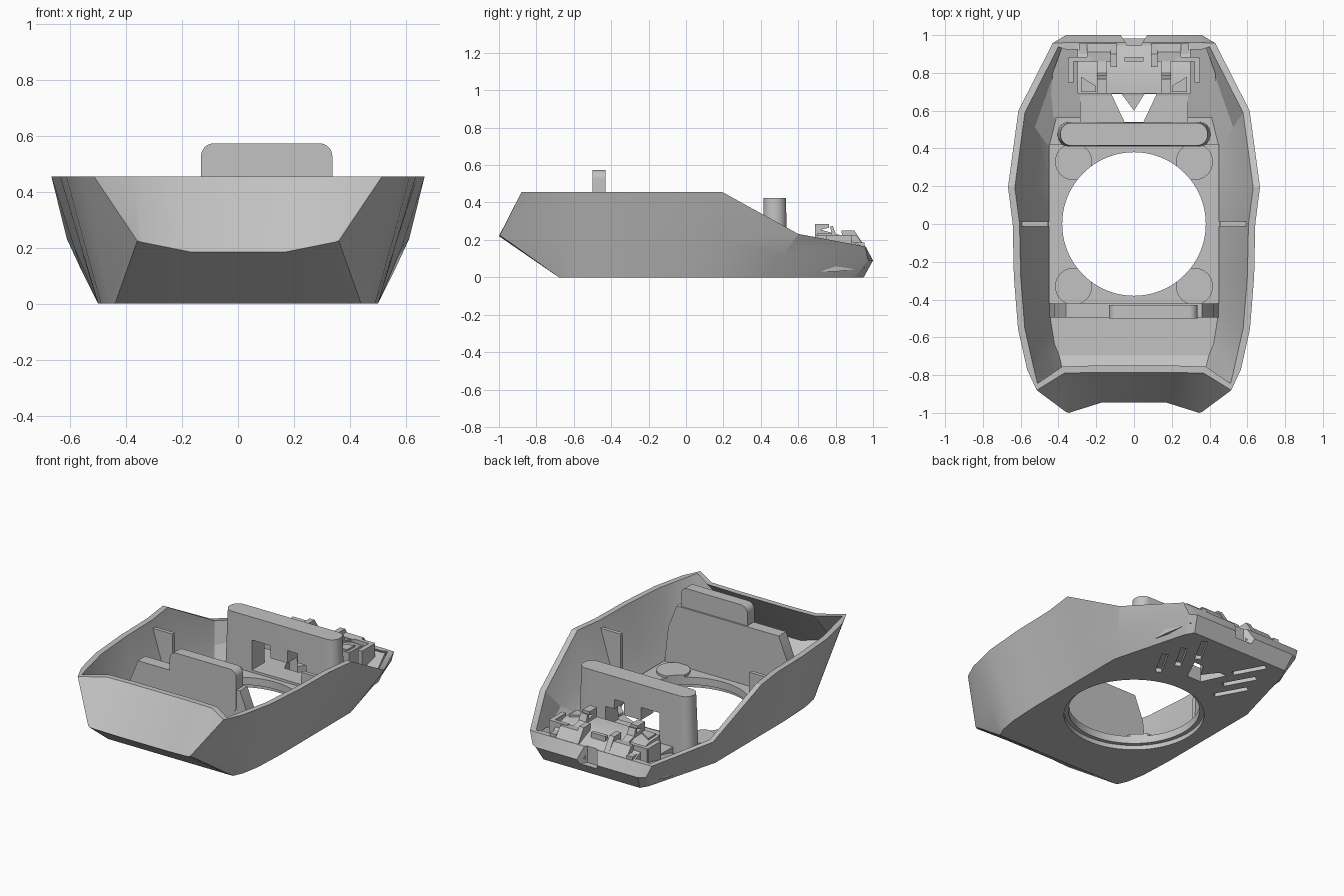
import bpy, bmesh, math
from mathutils import Vector

if "Cube" in bpy.data.objects:
    bpy.data.objects.remove(bpy.data.objects["Cube"], do_unlink=True)

grey = bpy.data.materials.new("plain_grey")
grey.use_nodes = True
COLOUR = (0.54, 0.54, 0.54, 1)
grey.diffuse_color = COLOUR
grey.node_tree.nodes["Principled BSDF"].inputs["Base Color"].default_value = COLOUR


def finish(name, bm):
    bmesh.ops.recalc_face_normals(bm, faces=bm.faces)
    mesh = bpy.data.meshes.new(name)
    bm.to_mesh(mesh)
    bm.free()
    mesh.materials.append(grey)
    ob = bpy.data.objects.new(name, mesh)
    bpy.context.collection.objects.link(ob)
    return ob


def loft(name, rings):
    """Closed solid through rings of equal length, capped at both ends."""
    bm = bmesh.new()
    rows = [[bm.verts.new(p) for p in ring] for ring in rings]
    n = len(rows[0])
    for a, b in zip(rows, rows[1:]):
        for i in range(n):
            j = (i + 1) % n
            bm.faces.new((a[i], a[j], b[j], b[i]))
    bm.faces.new(rows[0])
    bm.faces.new(rows[-1])
    return finish(name, bm)


def prism(name, pts, axis, lo, hi):
    """Extrude a flat outline along the named axis."""
    place = {"x": lambda a, b, t: (t, a, b),
             "y": lambda a, b, t: (a, t, b),
             "z": lambda a, b, t: (a, b, t)}[axis]
    return loft(name, [[place(a, b, t) for a, b in pts] for t in (lo, hi)])


def rounded(x0, x1, y0, y1, r, steps=8):
    corners = [(x1 - r, y1 - r), (x0 + r, y1 - r), (x0 + r, y0 + r), (x1 - r, y0 + r)]
    pts = []
    for k, (cx, cy) in enumerate(corners):
        for i in range(steps + 1):
            a = math.pi / 2 * (k + i / steps)
            pts.append((cx + r * math.cos(a), cy + r * math.sin(a)))
    return pts


def rect(x0, x1, y0, y1):
    return [(x0, y0), (x1, y0), (x1, y1), (x0, y1)]


def circle(cx, cy, r, n):
    return [(cx + r * math.cos(2 * math.pi * i / n),
             cy + r * math.sin(2 * math.pi * i / n)) for i in range(n)]


def cut(targets, cutter):
    for ob in targets:
        mod = ob.modifiers.new("cut", "BOOLEAN")
        mod.operation, mod.solver, mod.object = "DIFFERENCE", "EXACT", cutter
        bpy.context.view_layer.objects.active = ob
        bpy.ops.object.modifier_apply(modifier=mod.name)
    bpy.data.objects.remove(cutter, do_unlink=True)


# Hull stations on the left half, nose to tail: rim, belt, bottom edge
TOP = 0.455
stations = [
    ((.20, -.785, TOP), (.17, -.945, .185), (.17, -.68, 0)),
    ((.37, -.79, TOP), (.345, -1, .22), (.40, -.68, 0)),
    ((.515, -.88, TOP), (.36, -.995, .225), (.44, -.68, 0)),
    ((.566, -.77, TOP), (.51, -.69, .2), (.468, -.62, 0)),
    ((.614, -.556, TOP), (.545, -.525, .2), (.49, -.5, 0)),
    ((.636, -.28, TOP), (.56, -.28, .2), (.5, -.28, 0)),
    ((.642, 0, TOP), (.563, 0, .2), (.5, 0, 0)),
    ((.667, .196, TOP), (.585, .2, .2), (.5, .2, 0)),
    ((.612, .6, .232), (.56, .52, .12), (.5, .42, 0)),
    ((.43, .958, .165), (.40, .975, .09), (.37, .9, 0)),
    ((.36, .96, .165), (.36, 1, .09), (.34, .95, 0)),
    ((.08, .96, .165), (.08, 1, .09), (.08, .95, 0)),
]


def full_ring(k):
    half = [Vector(s[k]) for s in stations]
    return half + [Vector((-p.x, p.y, p.z)) for p in reversed(half)]


def inset(ring, d):
    out = []
    for i, p in enumerate(ring):
        t = ring[(i + 1) % len(ring)] - ring[i - 1]
        out.append(p + Vector((-t.y, t.x, 0)).normalized() * d)
    return out


FLOOR = 0.05
rim, belt, base = (full_ring(k) for k in range(3))
floor_ring = [(p.x * .9, p.y * (1.025 if p.y < 0 else .97), FLOOR) for p in base]
hull = loft("hull_shell", [base, belt, rim, inset(rim, .036), inset(belt, .036), floor_ring])

# Floor plate with corner bosses around the stepped round opening
plate = prism("floor_plate", rect(-.45, .45, -.42, .42), "z", .03, .075)
bosses = [prism("corner_boss", circle(sx * .32, sy * .33, .098, 32), "z", .035, .09)
          for sx in (-1, 1) for sy in (-1, 1)]
cut([hull, plate] + bosses,
    prism("opening_cutter", circle(0, 0, .38, 96), "z", -.2, .3))
cut([hull], prism("step_cutter", circle(0, 0, .405, 96), "z", -.2, .028))

# Front wall with its raised tab
prism("front_wall", [(-.45, .03), (.45, .03), (.42, .3), (.36, .45),
                     (-.36, .45), (-.42, .3)], "y", -.495, -.42)
prism("front_tab", rounded(-.132, .337, .3, .573, .045), "y", -.5, -.43)

# Rear wall with rounded ends and a stepped window
rear_low = rounded(-.405, .405, .41, .54, .06)
rear_top = rounded(-.39, .39, .415, .535, .058)
rear_wall = loft("rear_wall", [[(x, y, .03) for x, y in rear_low],
                               [(x, y, .425) for x, y in rear_top]])
window = [(-.19, .09), (.19, .09), (.19, .22), (.13, .22), (.13, .28), (.06, .28),
          (.06, .2), (-.06, .2), (-.06, .28), (-.19, .28)]
cut([rear_wall], prism("window_cutter", window, "y", .3, .7))

# Side ribs, kept inside the hull walls
for s in (-1, 1):
    prism("side_rib", [(s * .45, .03), (s * .49, .04), (s * .607, .41), (s * .455, .41)],
          "y", -.012, .012)

# Tail infill rising to the rear rim, raised deck and low panel
infill = loft("tail_infill", [[(x, y, z) for x, z in rect(-w, w, lo, hi)]
                              for y, w, lo, hi in ((.56, .45, .03, .06), (.8, .43, .03, .12),
                                                   (.955, .375, .05, .155))])
deck = prism("tail_deck", [(.69, .03), (.69, .225), (.8, .222), (.89, .19), (.955, .16),
                           (.955, .05)], "x", -.3, .3)
panel = prism("tail_panel", rect(-.285, .285, .535, .692), "z", .03, .09)
v_shape = [(-.12, .688), (-.065, .688), (0, .6), (.055, .688), (.12, .688),
           (.05, .54), (-.05, .54)]
cut([hull, panel, infill], prism("vent_cutter", v_shape, "z", -.1, .2))
notch = [(-.09, 1.03), (.09, 1.03), (.035, .945), (-.035, .945)]
cut([hull, deck, infill], prism("notch_cutter", notch, "z", .06, .4))

# Raised tail details
prism("centre_catch", rect(-.05, .05, .86, .885), "z", .15, .225)
for s in (-1, 1):
    def span(a, b):
        return sorted((s * a, s * b))
    prism("inner_hook", [(.69, .15), (.69, .285), (.765, .285), (.765, .265),
                         (.72, .255), (.79, .235), (.92, .2), (.92, .15)], "x", *span(.145, .195))
    prism("inner_hook_tip", [(.8, .15), (.77, .27), (.785, .275), (.83, .15)],
          "x", *span(.145, .195))
    prism("rear_wedge", [(.85, .15), (.83, .25), (.9, .25), (.96, .16), (.95, .13)],
          "x", *span(.09, .125))
    prism("rear_wedge", [(.87, .15), (.86, .22), (.91, .225), (.96, .16), (.95, .13)],
          "x", *span(.125, .25))
    prism("outer_catch", rect(*span(.25, .29), .88, .955), "z", .1, .185)
    prism("outer_clip", rect(*span(.22, .345), .86, .885), "z", .1, .225)
    prism("outer_clip", rect(*span(.32, .35), .75, .88), "z", .1, .225)
    prism("outer_clip", [(s * .2, .7), (s * .28, .7), (s * .28, .78), (s * .2, .73)],
          "z", .15, .235)

# Slanted slots under the tail
for s in (-1, 1):
    for cx, cy in ((.26, .56), (.22, .685), (.18, .82)):
        slot = [(s * (cx + u * .05 - v * .016), cy + u * .09 + v * .009)
                for u, v in ((-1, -1), (1, -1), (1, 1), (-1, 1))]
        cut([hull], prism("slot_cutter", slot, "z", -.05, .025))

# Smooth the curved walls, keep creases
bpy.ops.object.select_all(action="DESELECT")
for ob in bpy.context.scene.objects:
    if ob.type == "MESH":
        ob.select_set(True)
        bpy.context.view_layer.objects.active = ob
bpy.ops.object.shade_smooth_by_angle(angle=math.radians(20))
